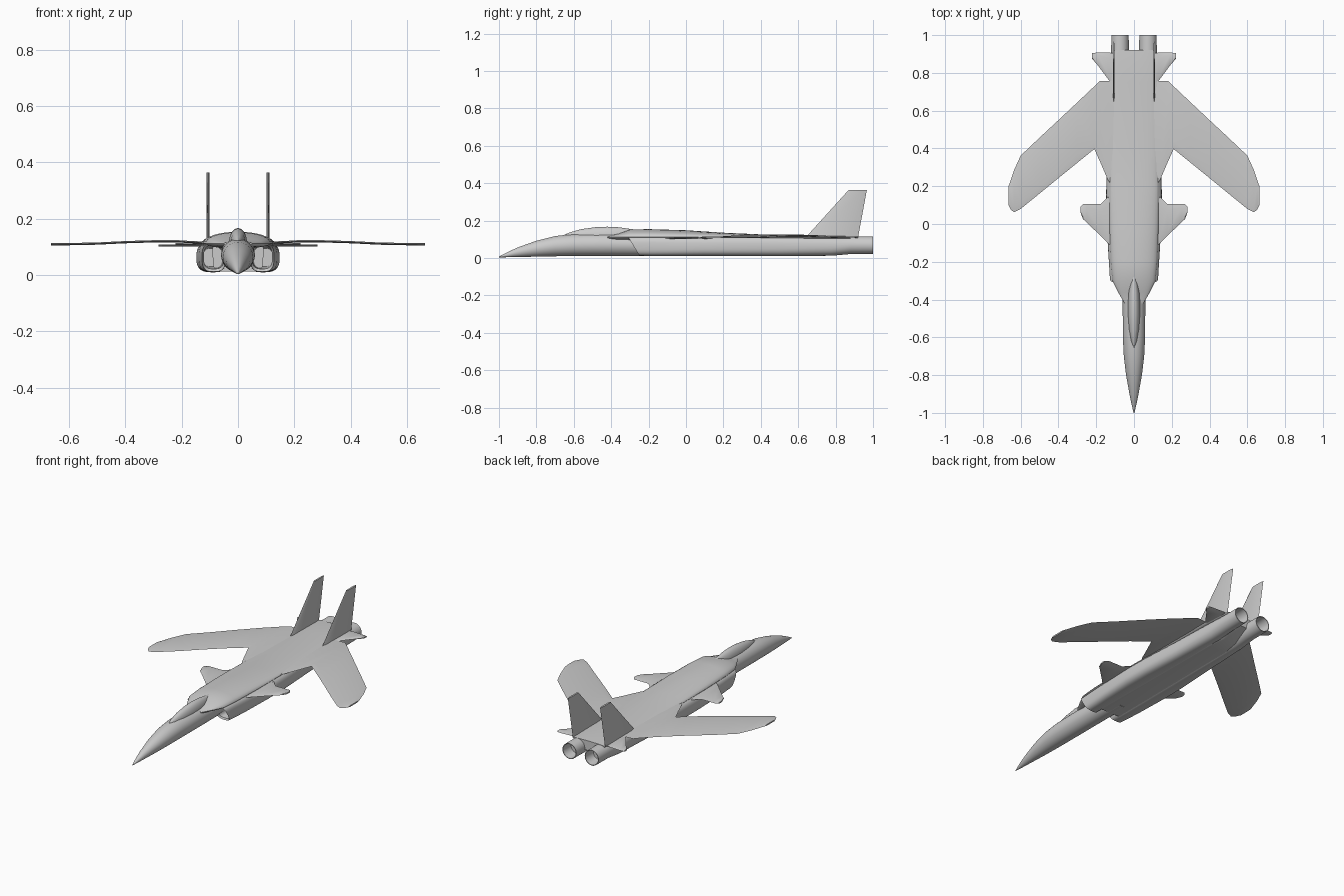
import bpy, bmesh, math

cube = bpy.data.objects.get("Cube")
if cube:
    bpy.data.objects.remove(cube, do_unlink=True)

grey = bpy.data.materials.new("airframe grey")
grey.use_nodes = True
grey.diffuse_color = (0.6, 0.6, 0.6, 1)
grey.node_tree.nodes["Principled BSDF"].inputs["Base Color"].default_value = (0.6, 0.6, 0.6, 1)


def skin(name, rings, angle=35):
    """Join a row of equal point rings into one closed, smooth part."""
    bm = bmesh.new()
    rows = [[bm.verts.new(p) for p in ring] for ring in rings]
    n = len(rows[0])
    for a, b in zip(rows, rows[1:]):
        for i in range(n):
            j = (i + 1) % n
            bm.faces.new((a[i], a[j], b[j], b[i]))
    bm.faces.new(rows[0])
    bm.faces.new(rows[-1])
    bmesh.ops.recalc_face_normals(bm, faces=bm.faces)
    mesh = bpy.data.meshes.new(name)
    bm.to_mesh(mesh)
    bm.free()
    mesh.shade_smooth()
    mesh.set_sharp_from_angle(angle=math.radians(angle))
    mesh.materials.append(grey)
    obj = bpy.data.objects.new(name, mesh)
    bpy.context.collection.objects.link(obj)
    return obj


def pair(name, rings):
    """Build a part on the left (+x) and its mirror on the right."""
    for side, sign in (("left", 1), ("right", -1)):
        skin(f"{side}_{name}", [[(sign * x, y, z) for x, y, z in r] for r in rings])


def oval(y, w, bottom, top, mid, power=2.0, cx=0.0, rake=0.0, count=32):
    """Cross-section with its widest line at mid; rake leans its top forward."""
    ring = []
    for i in range(count):
        a = 2 * math.pi * i / count
        c, s = math.cos(a), math.sin(a)
        x = cx + w * math.copysign(abs(c) ** (2 / power), c)
        h = (top - mid) if s > 0 else (mid - bottom)
        z = mid + h * math.copysign(abs(s) ** (2 / power), s)
        ring.append((x, y - rake * (z - mid), z))
    return ring


def foil(x, lead, trail, z, t=0.004):
    """Thin wing section running along y."""
    c = trail - lead
    q = ((0, 0), (0.12, 1), (0.8, 1), (1, 0), (0.8, -1), (0.12, -1))
    return [(x, lead + c * f, z + t * k) for f, k in q]


# Drooped nose and forward fuselage
nose = ((-1, .002, .003, .007), (-.95, .014, .004, .033), (-.9, .024, .005, .056),
        (-.8, .042, .007, .092), (-.7, .054, .009, .117), (-.6, .059, .01, .128),
        (-.4, .06, .01, .132), (-.1, .06, .01, .13))
skin("forward_fuselage", [oval(y, w, b, t, (b + t) / 2) for y, w, b, t in nose])

# Canopy
canopy = ((-.655, .002, .122), (-.62, .016, .137), (-.56, .026, .154), (-.48, .032, .165),
          (-.42, .032, .167), (-.36, .029, .164), (-.31, .022, .157), (-.26, .012, .15))
skin("canopy", [oval(y, w, .1, t, .115) for y, w, t in canopy])

# Broad upper body with sloping shoulders
upper = ((-.42, .05, .118), (-.36, .085, .13), (-.3, .115, .152), (-.2, .124, .154),
         (0, .13, .148), (.2, .13, .135), (.4, .128, .126), (.75, .126, .123),
         (.85, .12, .122), (.92, .108, .118))
skin("upper_body", [oval(y, w, .095, t, .113) for y, w, t in upper])

# Flat belly that rises between the engines
belly = ((-.2, .09, .012), (.7, .08, .012), (.8, .06, .018), (.92, .05, .06))
skin("belly", [oval(y, w, b, .112, .09, 6) for y, w, b in belly])

# Engine nacelles: intake duct, raked lip, outer skin, nozzle and its inside
nacelle = ((-.08, .092, .03, .03, .095, 3, 0), (-.27, .086, .035, .022, .106, 3, .6),
           (-.28, .086, .042, .012, .115, 3, .6), (-.2, .088, .045, .01, .116, 3, .4),
           (-.1, .09, .049, .01, .116, 3, 0), (.1, .092, .056, .01, .116, 2.8, 0),
           (.25, .091, .055, .01, .116, 2.8, 0), (.5, .083, .049, .01, .116, 2.6, 0),
           (.78, .077, .047, .012, .116, 2.3, 0), (.88, .074, .047, .021, .116, 2, 0),
           (1, .074, .046, .022, .115, 2, 0), (1, .074, .042, .026, .111, 2, 0),
           (.93, .074, .038, .03, .107, 2, 0))
pair("engine_nacelle", [oval(y, w, b, t, (b + t) / 2, p, cx, rake)
                        for y, cx, w, b, t, p, rake in nacelle])

# Forward-swept wings
wing = ((.1, .18, .757, .115), (.138, .233, .757, .116), (.18, .33, .757, .118),
        (.21, .397, .729, .12), (.3, .324, .644, .12), (.4, .243, .55, .117),
        (.5, .161, .457, .112), (.6, .08, .362, .11), (.635, .063, .285, .11),
        (.652, .075, .235, .11), (.664, .1, .2, .11))
pair("wing", [foil(*s) for s in wing])

# Foreplanes
canard = ((.1, -.13, .16, .106), (.138, -.103, .143, .105), (.175, -.065, .106, .105),
          (.25, .008, .106, .105), (.27, .026, .106, .105), (.283, .06, .09, .105))
pair("canard", [foil(*s) for s in canard])

# Small tailplanes
tail = ((.09, .7, .9, .112), (.13, .757, .908, .112), (.19, .838, .908, .11),
        (.222, .875, .905, .11))
pair("tailplane", [foil(*s) for s in tail])

# Upright twin fins: the wing section stacked along z
fin = ((.64, .92, .11), (.87, .967, .364))
pair("tail_fin", [[(.107 + dz, y, z) for _, y, dz in foil(0, lead, trail, 0, .005)]
                  for lead, trail, z in fin])
